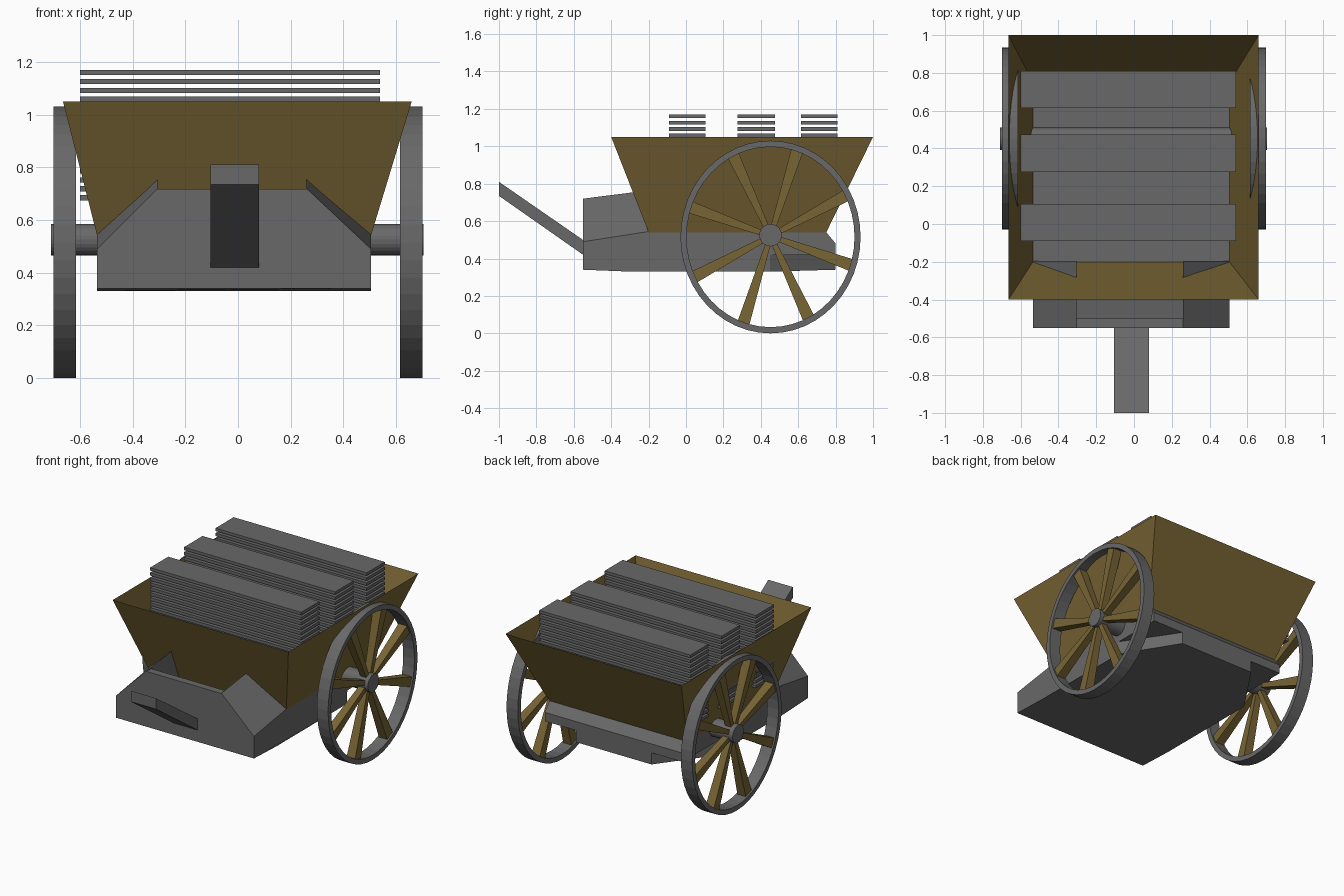
import bpy
import math
from mathutils import Matrix, Vector

if "Cube" in bpy.data.objects:
    bpy.data.objects.remove(bpy.data.objects["Cube"])


def material(name, rgb):
    m = bpy.data.materials.new(name)
    m.diffuse_color = (*rgb, 1)
    m.use_nodes = True
    m.node_tree.nodes["Principled BSDF"].inputs["Base Color"].default_value = m.diffuse_color
    return m


IRON = material("dark_grey", (0.14, 0.14, 0.14))
WOOD = material("brown_wood", (0.19, 0.13, 0.035))


def build(name, verts, faces, mat):
    me = bpy.data.meshes.new(name)
    me.from_pydata([tuple(v) for v in verts], [], faces)
    me.materials.append(mat)
    ob = bpy.data.objects.new(name, me)
    bpy.context.collection.objects.link(ob)
    return ob


def loft(name, a, b, mat, caps=True):
    """Skin two matching loops of points."""
    n = len(a)
    faces = [(i, (i + 1) % n, n + (i + 1) % n, n + i) for i in range(n)]
    if caps:
        faces += [tuple(reversed(range(n))), tuple(range(n, 2 * n))]
    return build(name, list(a) + list(b), faces, mat)


def extrude_x(name, profile, x0, x1, mat):
    """Extrude a (y, z) outline along x."""
    return loft(name, [(x0, y, z) for y, z in profile],
                [(x1, y, z) for y, z in profile], mat)


def rect(x0, x1, y0, y1, z):
    return [(x0, y0, z), (x1, y0, z), (x1, y1, z), (x0, y1, z)]


L, R = -0.535, 0.505      # chassis sides
WY, WZ = 0.452, 0.515     # wheel centre

# Flared open hopper
loft("hopper", rect(L, R, -0.2, 0.75, 0.54),
     rect(-0.665, 0.66, -0.4, 1.0, 1.05), WOOD, caps=False)

# Chassis: upper tray and a lower hull with clipped rear corners
extrude_x("chassis_tray", [(-0.55, 0.42), (0.8, 0.42), (0.8, 0.48),
                           (0.75, 0.54), (-0.2, 0.54), (-0.55, 0.485)], L, R, IRON)
plan = [(L, -0.55, 0.34), (R, -0.55, 0.34), (R, -0.3, 0.33), (R, 0.45, 0.33),
        (0.27, 0.8, 0.34), (-0.3, 0.8, 0.34), (L, 0.45, 0.33), (L, -0.3, 0.33)]
loft("chassis_hull", plan, [(x, y, 0.42) for x, y, z in plan], IRON)

# Sloped front flanks either side of the front panel
for side, xi, xo in (("left", -0.305, L), ("right", 0.26, R)):
    loft("front_flank_" + side,
         [(xi, -0.55, 0.485), (xo, -0.55, 0.485), (xo, -0.55, 0.49), (xi, -0.55, 0.72)],
         [(xi, -0.195, 0.54), (xo, -0.195, 0.54), (xo, -0.195, 0.545), (xi, -0.195, 0.765)],
         IRON)
extrude_x("front_panel", [(-0.55, 0.48), (-0.55, 0.717), (-0.5, 0.717), (-0.5, 0.49)],
          -0.305, 0.26, IRON)

# Pull handle
extrude_x("pull_handle", [(-1.0, 0.735), (-0.55, 0.42), (-0.53, 0.485), (-1.0, 0.81)],
          -0.105, 0.08, IRON)

# Axle
ring = [(WY + 0.06 * math.cos(t), 0.525 + 0.06 * math.sin(t))
        for t in (math.tau * i / 24 for i in range(24))]
extrude_x("axle", ring, -0.71, 0.705, IRON)


def rim(name, x0, x1):
    n, verts, faces = 48, [], []
    for i in range(n):
        c, s = math.cos(math.tau * i / n), math.sin(math.tau * i / n)
        for x, ry, rz in ((x0, 0.4815, 0.515), (x1, 0.4815, 0.515),
                          (x1, 0.449, 0.482), (x0, 0.449, 0.482)):
            verts.append((x, WY + ry * c, WZ + rz * s))
        j = (i + 1) % n
        faces += [(4 * i + k, 4 * i + (k + 1) % 4, 4 * j + (k + 1) % 4, 4 * j + k)
                  for k in range(4)]
    build(name, verts, faces, IRON)


def spoke(name, xc, angle):
    """Tapered bar running from the hub out to the rim."""
    d = Vector((0, 0.46 * math.cos(angle), 0.495 * math.sin(angle)))
    t = Vector((0, -math.sin(angle), math.cos(angle)))
    c = Vector((xc, WY, 0.52))
    loops = []
    for r, w, h in ((0.09, 0.014, 0.022), (1.0, 0.033, 0.032)):
        p = c + d * r
        loops.append([p + t * (w * a) + Vector((h * b, 0, 0))
                      for a, b in ((-1, -1), (1, -1), (1, 1), (-1, 1))])
    loft(name, loops[0], loops[1], WOOD)


# Spoked wheels
for side, s in (("left", -1), ("right", 1)):
    rim("wheel_rim_" + side, s * 0.615, s * 0.70)
    for k in range(8):
        spoke(f"spoke_{side}_{k}", s * 0.657, math.radians(26.5 + 45 * k))

# Three stacks of planks
for s, (y0, y1) in enumerate(((-0.09, 0.105), (0.275, 0.475), (0.615, 0.81))):
    for k in range(15):
        z = 1.15 - 0.034 * k
        loft(f"plank_{s}_{k}", rect(-0.6, 0.54, y0, y1, z),
             rect(-0.6, 0.54, y0, y1, z + 0.02), IRON)

# Consistent outward faces
import bmesh
for ob in bpy.context.collection.objects:
    bm = bmesh.new()
    bm.from_mesh(ob.data)
    bmesh.ops.recalc_face_normals(bm, faces=bm.faces)
    bm.to_mesh(ob.data)
    bm.free()
